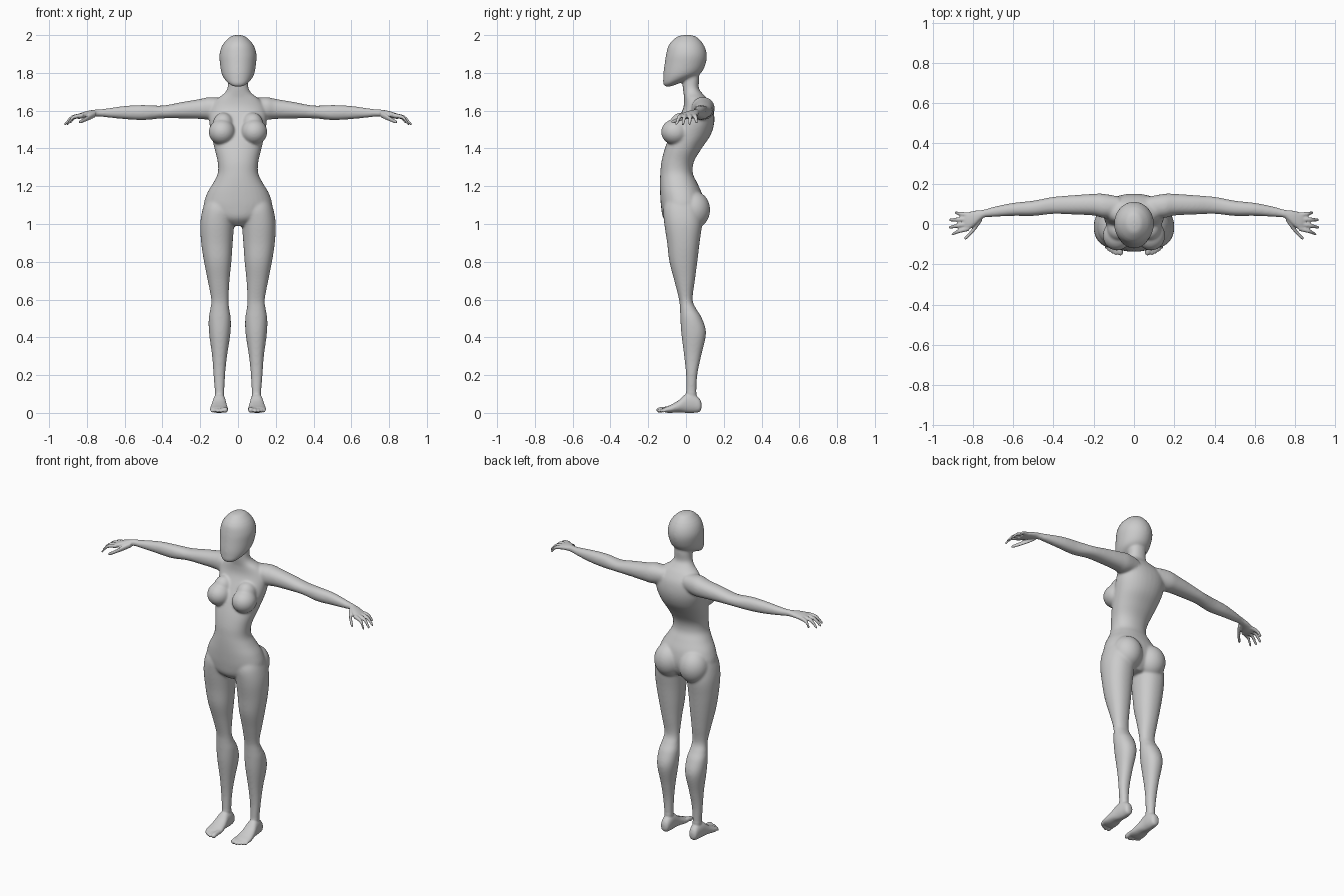
import bpy, bmesh
from math import sin, cos, pi, copysign
from mathutils import Vector, Matrix

bm = bmesh.new()


def spline(rows, steps=5):
    """Catmull-Rom interpolation of section rows."""
    out = []
    for i in range(len(rows) - 1):
        p0, p1 = rows[max(i - 1, 0)], rows[i]
        p2, p3 = rows[i + 1], rows[min(i + 2, len(rows) - 1)]
        for k in range(steps):
            t = k / steps
            out.append([0.5 * (2 * b + (c - a) * t + (2 * a - 5 * b + 4 * c - d) * t * t
                               + (3 * b - a - 3 * c + d) * t ** 3)
                        for a, b, c, d in zip(p0, p1, p2, p3)])
    return out + [list(rows[-1])]


def loft(axis, rows, side=1, power=0.92, n=32):
    """Closed loft; row = (position on axis, lo1, hi1, lo2, hi2) on the other axes."""
    rings = []
    for t, a0, a1, b0, b1 in spline(rows):
        ring = []
        for k in range(n):
            c, s = cos(2 * pi * k / n), sin(2 * pi * k / n)
            u = (a0 + a1) / 2 + (a1 - a0) / 2 * copysign(abs(c) ** power, c)
            v = (b0 + b1) / 2 + (b1 - b0) / 2 * copysign(abs(s) ** power, s)
            p = {'x': (t, u, v), 'y': (u, t, v), 'z': (u, v, t)}[axis]
            ring.append(bm.verts.new((p[0] * side, p[1], p[2])))
        rings.append(ring)
    for r, q in zip(rings, rings[1:]):
        for k in range(n):
            bm.faces.new((r[k], r[(k + 1) % n], q[(k + 1) % n], q[k]))
    bm.faces.new(rings[0])
    bm.faces.new(rings[-1])


def digit(axis, pts, side):
    """Finger or toe; pts = (x, y, z, radius) with a rounded tip added."""
    i = 'xyz'.index(axis)
    x, y, z, r = pts[-1]
    tip = [x, y, z, r * 0.3]
    tip[i] += r * 0.8 * (1 if axis == 'x' else -1)
    rows = []
    for p in list(pts) + [tip]:
        o = [p[j] for j in range(3) if j != i]
        rows.append((p[i], o[0] - p[3], o[0] + p[3], o[1] - p[3], o[1] + p[3]))
    loft(axis, rows, side, 1, 16)


def ball(c, r):
    m = Matrix.Translation(c) @ Matrix.Diagonal((*r, 1))
    bmesh.ops.create_uvsphere(bm, u_segments=32, v_segments=20, radius=1, matrix=m)


# torso and neck: z, half width, front y, back y
torso = [(1.84, .05, -.02, .065), (1.77, .052, -.02, .07), (1.72, .056, -.017, .068),
         (1.69, .075, -.013, .088), (1.66, .115, -.01, .115), (1.61, .15, -.016, .143),
         (1.54, .152, -.05, .15), (1.47, .14, -.085, .13), (1.40, .125, -.112, .083),
         (1.33, .108, -.13, .042), (1.27, .107, -.136, .036), (1.22, .13, -.138, .058),
         (1.16, .165, -.137, .085), (1.09, .18, -.132, .095), (1.03, .13, -.12, .08),
         (.99, .05, -.08, .05)]
loft('z', [(z, -w, w, f, b) for z, w, f, b in torso])

# head: z, half width, front y, back y
head = [(2.0, .012, -.01, .02), (1.99, .042, -.048, .055), (1.95, .081, -.09, .093),
        (1.90, .098, -.105, .11), (1.85, .096, -.113, .105), (1.80, .088, -.12, .08),
        (1.77, .074, -.121, .03), (1.745, .052, -.121, -.035), (1.728, .025, -.114, -.08)]
loft('z', [(z, -w, w, f, b) for z, w, f, b in head], power=1)

for s in (1, -1):
    # leg: z, inner x, outer x, front y, back y
    loft('z', [(1.14, .03, .165, -.1, .06), (1.08, .012, .187, -.12, .08),
               (1.0, .02, .2, -.115, .085), (.9, .028, .195, -.1, .072),
               (.8, .035, .18, -.088, .06), (.7, .045, .16, -.062, .047),
               (.6, .05, .142, -.037, .035), (.55, .046, .147, -.032, .055),
               (.5, .038, .155, -.03, .085), (.42, .04, .153, -.025, .106),
               (.3, .058, .137, -.01, .08), (.2, .068, .13, 0, .06),
               (.1, .073, .122, 0, .055), (.04, .075, .12, 0, .06)], s)
    # foot: y, inner x, outer x, bottom z, top z
    loft('y', [(.082, .088, .108, .025, .05), (.072, .073, .122, .006, .075),
               (.04, .066, .128, 0, .1), (0, .064, .134, 0, .1),
               (-.04, .058, .142, .003, .066), (-.08, .053, .148, 0, .043),
               (-.11, .055, .146, .002, .03), (-.118, .062, .138, .008, .022)], s)
    # toes
    for x, y, r in ((.068, -.145, .014), (.09, -.147, .0095), (.107, -.139, .009),
                    (.123, -.129, .009), (.137, -.117, .0085)):
        digit('y', [(x, -.085, .02, r), (x, (y - .085) / 2, .019, r), (x, y, r + .001, r)], s)
    # arm and palm: x, front y, back y, bottom z, top z
    loft('x', [(.07, .035, .135, 1.57, 1.665), (.15, .03, .15, 1.553, 1.672),
               (.2, .042, .15, 1.556, 1.662), (.3, .047, .143, 1.559, 1.645),
               (.4, .05, .135, 1.559, 1.627), (.5, .04, .116, 1.55, 1.63),
               (.6, .04, .105, 1.555, 1.625), (.7, .035, .085, 1.565, 1.611),
               (.75, .03, .07, 1.57, 1.606), (.79, -.006, .066, 1.566, 1.6),
               (.83, -.034, .057, 1.558, 1.589), (.85, -.03, .05, 1.556, 1.578)], s)
    # fingers: knuckle y, tip x, tip y, tip z
    for ky, tx, ty, tz in ((.045, .893, .056, 1.538), (.024, .92, .02, 1.53),
                           (0, .922, -.017, 1.528), (-.022, .908, -.05, 1.53)):
        mx, my = (.83 + tx) / 2 + .003, (ky + ty) / 2
        digit('x', [(.82, ky, 1.575, .0125), (mx, my, 1.565, .0105), (tx - .008, ty, tz + .002, .008)], s)
    # thumb
    digit('x', [(.755, .03, 1.58, .015), (.785, -.012, 1.566, .015),
                (.812, -.045, 1.552, .012), (.836, -.069, 1.541, .0095)], s)
    # breast and buttock
    ball((s * .085, -.058, 1.487), (.07, .074, .068))
    ball((s * .078, -.025, 1.53), (.055, .06, .06))
    ball((s * .085, .04, 1.075), (.088, .088, .1))

bmesh.ops.recalc_face_normals(bm, faces=bm.faces)
me = bpy.data.meshes.new("body")
bm.to_mesh(me)
bm.free()
body = bpy.data.objects.new("body", me)
bpy.context.collection.objects.link(body)
bpy.context.view_layer.objects.active = body
body.select_set(True)

# fuse the parts into one skin
rm = body.modifiers.new("fuse", 'REMESH')
rm.mode = 'VOXEL'
rm.voxel_size = 0.005
bpy.ops.object.modifier_apply(modifier=rm.name)

# blend the joints, keeping hands, feet and crown crisp
soft = body.vertex_groups.new(name="soft")
soft.add([v.index for v in body.data.vertices
          if abs(v.co.x) < .74 and .11 < v.co.z < 1.96], 1, 'REPLACE')
for group, count in (("soft", 25), ("", 2)):
    sm = body.modifiers.new("blend", 'SMOOTH')
    sm.factor = 0.5
    sm.iterations = count
    sm.vertex_group = group
    bpy.ops.object.modifier_apply(modifier=sm.name)
bpy.ops.object.shade_smooth()
